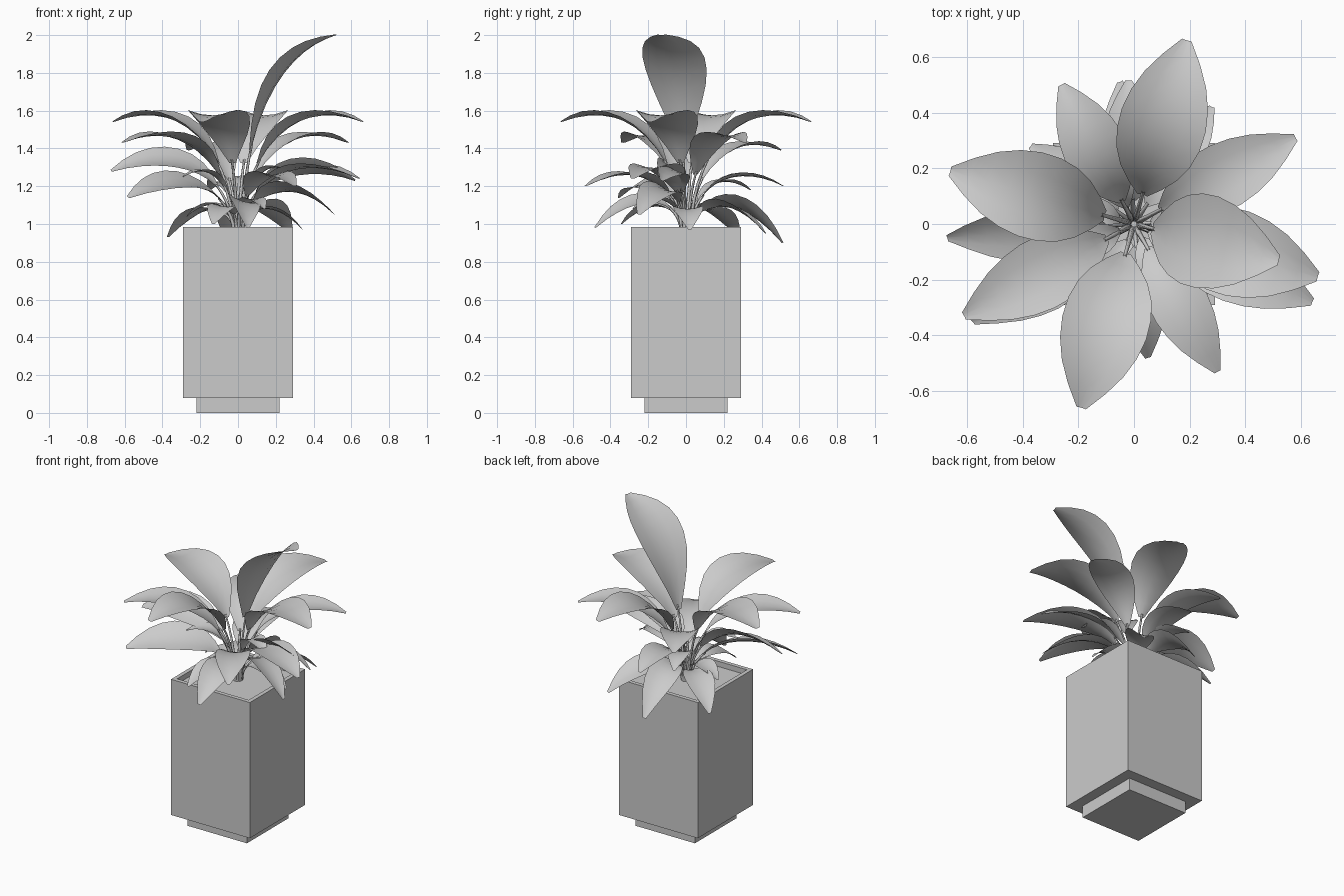
import bpy, bmesh, math
from mathutils import Vector

if "Cube" in bpy.data.objects:
    bpy.data.objects.remove(bpy.data.objects["Cube"], do_unlink=True)

# Single plain material
grey = bpy.data.materials.new("plain grey")
grey.use_nodes = True
colour = (0.6, 0.6, 0.6, 1)
grey.diffuse_color = colour
grey.node_tree.nodes["Principled BSDF"].inputs["Base Color"].default_value = colour


def finish(bm, name, smooth=False):
    mesh = bpy.data.meshes.new(name)
    for f in bm.faces:
        f.smooth = smooth
    bm.to_mesh(mesh)
    bm.free()
    mesh.materials.append(grey)
    obj = bpy.data.objects.new(name, mesh)
    bpy.context.collection.objects.link(obj)
    return obj


def box(bm, half, z0, z1):
    made = bmesh.ops.create_cube(bm, size=1)["verts"]
    for v in made:
        v.co = (v.co.x * 2 * half, v.co.y * 2 * half, z1 if v.co.z > 0 else z0)


# Plinth
bm = bmesh.new()
box(bm, 0.22, 0, 0.08)
finish(bm, "plinth")

# Square planter with a recessed soil surface
bm = bmesh.new()
box(bm, 0.291, 0.08, 0.985)
bm.normal_update()
top = max(bm.faces, key=lambda f: f.calc_center_median().z)
bmesh.ops.inset_region(bm, faces=[top], thickness=0.038)
soil = bmesh.ops.extrude_discrete_faces(bm, faces=[top])["faces"][0]
for v in soil.verts:
    v.co.z -= 0.035
finish(bm, "planter")


def bridge(bm, rows, closed=False):
    grid = [[bm.verts.new(p) for p in row] for row in rows]
    n = len(grid[0])
    for a, b in zip(grid, grid[1:]):
        for i in range(n if closed else n - 1):
            j = (i + 1) % n
            bm.faces.new((a[i], a[j], b[j], b[i]))


def leaf(name, x, y, z, lift, width, roll=0, start=0.28):
    """Arching stem and blade ending at (x, y, z); lift sets the arch, roll tips the blade."""
    reach = math.hypot(x, y)
    out = Vector((x, y, 0)) / reach
    side = Vector((-out.y, out.x, 0))
    foot = 0.95
    ctrl = [(0.02, foot), (0.08 * reach, foot + 0.78 * (lift - foot)),
            (0.55 * reach, lift), (reach, z)]

    def at(t):
        u = 1 - t
        k = (u ** 3, 3 * u * u * t, 3 * u * t * t, t ** 3)
        r = sum(w * c[0] for w, c in zip(k, ctrl))
        h = sum(w * c[1] for w, c in zip(k, ctrl))
        return out * r + Vector((0, 0, h))

    def frame(t):
        tangent = (at(min(t + 0.01, 1)) - at(max(t - 0.01, 0))).normalized()
        up = tangent.cross(side)
        a = math.radians(roll)
        return side * math.cos(a) + up * math.sin(a), up * math.cos(a) - side * math.sin(a)

    bm = bmesh.new()
    # Tapered square stem
    rows = []
    for i in range(6):
        t = (start + 0.02) * i / 5
        r = 0.011 - 0.001 * i
        c, (s, n) = at(t), frame(t)
        rows.append([c + s * r, c + n * r, c - s * r, c - n * r])
    bridge(bm, rows, closed=True)
    # Cupped blade
    rows = []
    steps = 9
    for i in range(steps + 1):
        f = i / steps
        t = start + (1 - start) * f
        half = width / 2 * max(0.06, math.sin(math.pi * f ** 1.05)) ** 0.78
        c, (s, n) = at(t), frame(t)
        rows.append([c + s * half * q + n * half * 0.2 * q * q
                     for q in (1, 0.5, 0, -0.5, -1)])
    bridge(bm, rows)
    finish(bm, name, smooth=True)


# Tall upright leaf
leaf("tall_leaf", 0.52, -0.13, 2.0, 1.925, 0.34, start=0.23)

# Four large arching leaves, a quarter turn apart
for i in range(4):
    a = math.radians(-16 + 90 * i)
    leaf(f"large_leaf_{i + 1}", 0.686 * math.cos(a), 0.686 * math.sin(a), 1.54, 1.655, 0.315)

# Middle leaves: tip x, y, z, arch height, width, roll
middle = [
    (0.58, 0.31, 1.43, 1.54, 0.24),
    (-0.61, -0.33, 1.43, 1.54, 0.26),
    (-0.26, 0.50, 1.39, 1.48, 0.23),
    (0.30, -0.53, 1.20, 1.33, 0.21),
    (-0.67, -0.05, 1.28, 1.42, 0.22, -28),
    (0.64, -0.28, 1.24, 1.37, 0.25),
    (0.62, -0.13, 1.23, 1.37, 0.18, -30),
    (-0.58, -0.35, 1.14, 1.29, 0.24, -22),
    (-0.02, 0.515, 1.20, 1.32, 0.20),
]
for i, spec in enumerate(middle):
    leaf(f"middle_leaf_{i + 1}", *spec)

# Low drooping leaves around the rim
low = [
    (-0.05, 0.51, 0.90, 1.21, 0.19, -18),
    (-0.37, 0.28, 0.93, 1.14, 0.18),
    (0.28, 0.42, 0.95, 1.17, 0.18, -15),
    (0.05, -0.48, 0.98, 1.20, 0.18, -18),
    (0.34, 0.02, 0.97, 1.14, 0.16),
    (0.51, -0.25, 1.05, 1.27, 0.19, -18),
    (-0.13, -0.34, 1.00, 1.15, 0.17),
    (0.30, -0.14, 1.26, 1.36, 0.13),
    (-0.29, -0.13, 1.25, 1.33, 0.12),
    (0.14, -0.28, 1.08, 1.18, 0.12),
    (-0.27, 0.05, 1.04, 1.15, 0.14),
    (-0.15, 0.34, 1.18, 1.28, 0.14),
]
for i, spec in enumerate(low):
    leaf(f"low_leaf_{i + 1}", *spec)
